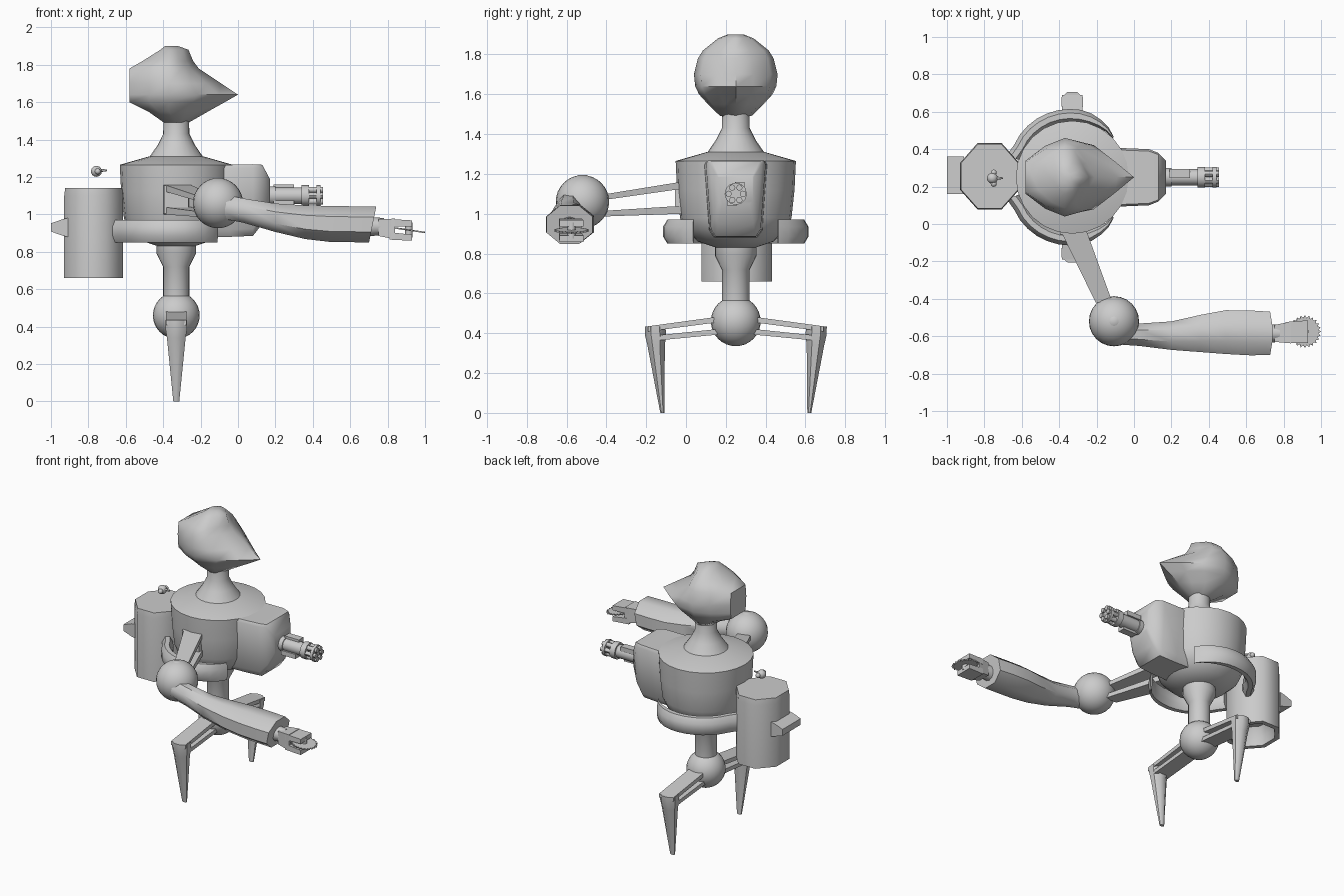
import bpy, bmesh, math
from mathutils import Vector

if "Cube" in bpy.data.objects:
    bpy.data.objects.remove(bpy.data.objects["Cube"])

grey = bpy.data.materials.new("plain grey")
grey.use_nodes = True
grey.diffuse_color = (0.6, 0.6, 0.6, 1)
grey.node_tree.nodes["Principled BSDF"].inputs["Base Color"].default_value = (0.6, 0.6, 0.6, 1)

AX, AY = -0.33, 0.25          # body axis
X, Y, Z = Vector((1, 0, 0)), Vector((0, 1, 0)), Vector((0, 0, 1))


def finish(name, bm, angle=45):
    bmesh.ops.recalc_face_normals(bm, faces=bm.faces)
    mesh = bpy.data.meshes.new(name)
    bm.to_mesh(mesh)
    bm.free()
    mesh.materials.append(grey)
    obj = bpy.data.objects.new(name, mesh)
    bpy.context.collection.objects.link(obj)
    bpy.context.view_layer.objects.active = obj
    bpy.ops.object.select_all(action='DESELECT')
    obj.select_set(True)
    bpy.ops.object.shade_smooth_by_angle(angle=math.radians(angle))
    return obj


def loft(name, rings, angle=45):
    """Skin a list of equal-length point rings and cap both ends."""
    bm = bmesh.new()
    loops = [[bm.verts.new(p) for p in r] for r in rings]
    n = len(loops[0])
    for a, b in zip(loops, loops[1:]):
        for i in range(n):
            j = (i + 1) % n
            bm.faces.new((a[i], a[j], b[j], b[i]))
    bm.faces.new(loops[0])
    bm.faces.new(loops[-1])
    return finish(name, bm, angle)


def ring(c, u, v, n=16, phase=0.0):
    c = Vector(c)
    steps = [2 * math.pi * (i + phase) / n for i in range(n)]
    return [c + u * math.cos(t) + v * math.sin(t) for t in steps]


def rect(c, u, v):
    c = Vector(c)
    return [c + u + v, c - u + v, c - u - v, c + u - v]


def lathe(name, profile, x=AX, y=AY, n=24):
    return loft(name, [ring((x, y, z), X * r, Y * r, n) for r, z in profile])


def rod(name, x0, x1, y, z, r0, r1=None, n=12):
    r1 = r1 or r0
    return loft(name, [ring((x, y, z), Y * r, Z * r, n) for x, r in ((x0, r0), (x1, r1))])


def ball(name, c, r):
    bm = bmesh.new()
    bmesh.ops.create_uvsphere(bm, u_segments=24, v_segments=16, radius=r)
    bmesh.ops.translate(bm, vec=c, verts=bm.verts)
    return finish(name, bm)


# Torso, waist post and neck on one axis
lathe("torso", [(0.10, 0.83), (0.19, 0.86), (0.255, 0.92), (0.28, 0.98),
                (0.295, 1.12), (0.302, 1.265), (0.145, 1.31)])
lathe("neck", [(0.145, 1.305), (0.10, 1.37), (0.07, 1.43), (0.068, 1.53)])
lathe("waist_post", [(0.105, 0.86), (0.105, 0.79), (0.07, 0.72), (0.07, 0.54)])
ball("hip_ball", (AX, AY, 0.46), 0.125)

# Head: flat back, pointed beak; half outline mirrored across y
half = [(1, 0), (0.72, 0.42), (0.42, 0.84), (0, 1), (-0.5, 0.8), (-1, 0.42)]
outline = half + [(u, -v) for u, v in reversed(half[1:])]


def head_ring(z, back, front, w, mid=-0.37):
    return [(mid + u * ((front - mid) if u > 0 else (mid - back)), AY + v * w, z)
            for u, v in outline]


loft("head", [head_ring(1.49, -0.395, -0.265, 0.078, -0.33), head_ring(1.55, -0.48, -0.16, 0.14),
              head_ring(1.60, -0.58, -0.07, 0.185), head_ring(1.64, -0.58, 0.0, 0.204),
              head_ring(1.70, -0.58, -0.09, 0.21), head_ring(1.78, -0.58, -0.21, 0.19),
              head_ring(1.82, -0.51, -0.24, 0.165), head_ring(1.88, -0.415, -0.265, 0.09),
              head_ring(1.90, -0.39, -0.32, 0.04)], 50)

# Chest housing, bevelled toward the gun mount
def chest_ring(x, w_top, w_low, lo, hi):
    c = 0.25 * (hi - lo)
    side = [(w_low * 0.8, lo), (w_low, lo + c * 0.4), (w_top, hi - c * 0.2), (w_top * 0.93, hi)]
    return [(x, AY + w, z) for w, z in side] + [(x, AY - w, z) for w, z in reversed(side)]


loft("chest", [chest_ring(-0.25, 0.17, 0.14, 0.88, 1.265), chest_ring(-0.04, 0.155, 0.13, 0.88, 1.265),
               chest_ring(0.08, 0.15, 0.125, 0.885, 1.268), chest_ring(0.13, 0.13, 0.11, 0.95, 1.265),
               chest_ring(0.17, 0.09, 0.085, 1.05, 1.19)], 50)

# Chest gun: body, clamps and barrel cluster
GZ = 1.10
rod("gun_mount", 0.14, 0.20, AY, GZ, 0.05)
rod("gun_body", 0.18, 0.37, AY, GZ, 0.044)
rod("gun_collar", 0.34, 0.38, AY, GZ, 0.056)
rod("gun_muzzle", 0.42, 0.44, AY, GZ, 0.056)
for i in range(6):
    t = math.pi * i / 3
    rod("gun_barrel", 0.36, 0.455, AY + 0.036 * math.cos(t), GZ + 0.036 * math.sin(t), 0.016, n=8)
for s in (-1, 1):
    loft("gun_clamp", [rect((x, AY + s * 0.02, GZ + s * 0.043), Y * 0.025, Z * 0.016)
                       for x in (0.19, 0.30)])

# Belt: two tapering arms hugging the torso from the rear tank
for s in (-1, 1):
    sections = []
    for i in range(13):
        f = i / 12
        t = math.radians(160 - 116 * f)
        out = Vector((math.cos(t), s * math.sin(t), 0))
        w = 0.036 * min(1, 0.12 + (1 - f) * 3)
        c = Vector((AX, AY, 0.91)) + out * (0.305 + 0.03 * math.sin(math.pi * f) ** 0.5 * (1 - 0.3 * f))
        if i == 0:
            c = c - X * 0.03
        sections.append(ring(c, out * w * 1.08, Z * 0.065, 8, 0.5))
    loft("belt_arm", sections)

# Rear tank, hollow below, with a wedge plug behind
TX, TY = -0.772, 0.255
tank = [(0.6, 0.78), (0.78, 0.72), (0.82, 0.66), (1, 0.66), (1, 1.10), (0.97, 1.14)]
flat = 1 / math.cos(math.pi / 8)
loft("tank", [ring((TX, TY, z), X * 0.157 * k * flat, Y * 0.177 * k * flat, 8, 0.5)
              for k, z in tank], 50)
loft("tank_plug", [rect((x, 0.26, 0.93), Y * 0.10, Z * h)
                   for x, h in ((-0.91, 0.05), (-0.935, 0.045), (-1.0, 0.022))])
ball("valve_knob", (-0.757, 0.245, 1.23), 0.029)
rod("valve_spout", -0.74, -0.70, 0.245, 1.235, 0.01, 0.004, 8)
for s in (-1, 1):
    ball("valve_stud", (-0.75, 0.245 + s * 0.03, 1.23), 0.016)

# Legs: paired struts, then a tapering shin, mirrored front to back
for s in (-1, 1):
    for z0, z1, end in ((0.47, 0.422, 0.44), (0.408, 0.378, 0.38)):
        loft("leg_strut", [rect((AX, AY + s * 0.08, z0), X * 0.055, Z * 0.014),
                           rect((AX, AY + s * end, z1), X * 0.055, Z * 0.013)])
    shin = [(0.0, 0.369, 0.010, 0.016), (0.34, 0.400, 0.044, 0.05),
            (0.39, 0.403, 0.053, 0.058), (0.435, 0.405, 0.052, 0.058)]
    loft("shin", [ring((AX, AY + s * d, z), X * hx * flat, Y * hy * flat, 8, 0.5)
                  for z, d, hy, hx in shin])

# Upper arm: shoulder block and two converging struts to the elbow
loft("shoulder_block", [rect((AX, 0.02, 1.08), X * 0.075, Z * 0.08),
                        rect((AX, -0.055, 1.08), X * 0.065, Z * 0.075)])
for z0, z1, h in ((1.143, 1.082, 0.018), (1.02, 1.0, 0.02)):
    loft("upper_arm_strut", [rect((AX, -0.02, z0), X * 0.07, Z * h),
                             rect((-0.16, -0.42, z1), X * 0.045, Z * 0.014)])
ball("elbow", (-0.107, -0.52, 1.06), 0.134)
lathe("elbow_cap", [(0.09, 1.14), (0.05, 1.175), (0.02, 1.195)], -0.107, -0.52, 16)

# Forearm: swelling eight-sided sleeve with a slanted cuff
sleeve = [(-0.07, -0.585, 1.04, 0.06, 0.065), (0.03, -0.592, 1.02, 0.06, 0.065),
          (0.2, -0.597, 0.982, 0.076, 0.076), (0.36, -0.585, 0.958, 0.1, 0.09),
          (0.49, -0.578, 0.949, 0.117, 0.096), (0.62, -0.582, 0.947, 0.12, 0.096),
          (0.72, -0.585, 0.945, 0.116, 0.096)]
loft("forearm", [ring((x, y, z), Y * hy * flat, (Z + X * (0.2 if x > 0.7 else 0)) * hz * flat, 8, 0.5)
                 for x, y, z, hy, hz in sleeve])

# Hand: wrist, palm and fork holding a saw blade
rod("wrist", 0.70, 0.78, -0.585, 0.935, 0.052, 0.045)
loft("palm", [rect((0.75, -0.585, 0.93), Y * 0.045, Z * 0.045),
              rect((0.84, -0.58, 0.922), Y * 0.058, Z * 0.055)])
for z0, z1 in ((0.955, 0.952), (0.885, 0.875)):
    loft("fork_prong", [rect((0.81, -0.58, z0), Y * 0.056, Z * 0.02),
                        rect((0.93, -0.575, z1), Y * 0.06, Z * 0.016)])
tilt = (X - Z * 0.15).normalized()
axis = tilt.cross(Y)
hub = Vector((0.914, -0.575, 0.916))
blade = []
for s in (-1, 1):
    pts = ring((0, 0, 0), tilt, Y, 48)
    blade.append([hub + axis * 0.004 * s + p * (0.087 if i % 2 == 0 else 0.073)
                  for i, p in enumerate(pts)])
loft("saw_blade", blade, 20)
loft("saw_axle", [ring(hub + Z * d, X * 0.02, Y * 0.02, 10) for d in (-0.04, 0.04)])
